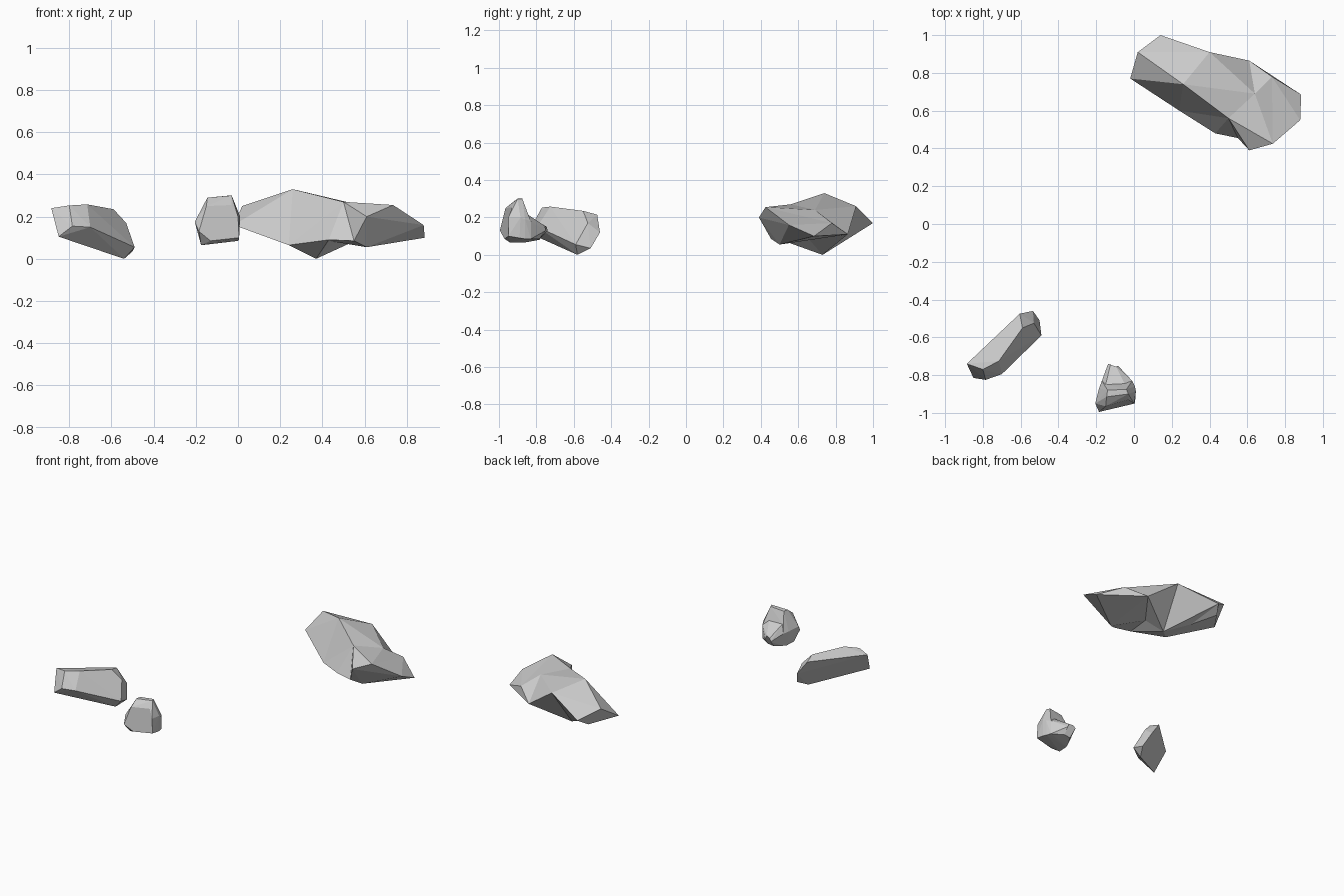
import bpy, bmesh
from mathutils import Vector


def finish(name, bm):
    bmesh.ops.recalc_face_normals(bm, faces=bm.faces[:])
    mesh = bpy.data.meshes.new(name)
    bm.to_mesh(mesh)
    bm.free()
    obj = bpy.data.objects.new(name, mesh)
    bpy.context.collection.objects.link(obj)
    return obj


def loft_rock(name, rings, tip=None):
    """Faceted rock skinned over cross-sections; repeated points collapse."""
    bm = bmesh.new()
    cache = {}

    def vert(co):
        if co not in cache:
            cache[co] = bm.verts.new(co)
        return cache[co]

    def face(cos, centre=None):
        vs = list(dict.fromkeys(vert(c) for c in cos))
        if len(vs) == 4 and centre:
            # split along the diagonal that bulges outwards
            p = [v.co for v in vs]
            d02 = ((p[0] + p[2]) / 2 - centre).length
            d13 = ((p[1] + p[3]) / 2 - centre).length
            k = 0 if d02 > d13 else 1
            vs = vs[k:] + vs[:k]
            bm.faces.new(vs[:3])
            bm.faces.new((vs[2], vs[3], vs[0]))
        elif len(vs) > 2:
            bm.faces.new(vs)

    n = len(rings[0])
    for a, b in zip(rings, rings[1:]):
        centre = sum((Vector(c) for c in a + b), Vector()) / (2 * n)
        for i in range(n):
            j = (i + 1) % n
            face((a[i], a[j], b[j], b[i]), centre)
    face(rings[0])
    last = rings[-1]
    if tip:
        for i in range(n):
            face((last[i], last[(i + 1) % n], tip))
    else:
        face(last)
    return finish(name, bm)


def hull_rock(name, points):
    """Convex faceted rock around its corner points."""
    bm = bmesh.new()
    for p in points:
        bm.verts.new(p)
    bmesh.ops.convex_hull(bm, input=bm.verts[:])
    loose = [v for v in bm.verts if not v.link_faces]
    bmesh.ops.delete(bm, geom=loose, context='VERTS')
    bmesh.ops.dissolve_limit(bm, angle_limit=0.06, verts=bm.verts[:], edges=bm.edges[:])
    return finish(name, bm)


# Large bent boulder: low front, top front, top back, back, bottom per ring
low, top, tail = (-0.02, 0.77, 0.16), (0.02, 0.91, 0.25), (0.14, 1.0, 0.17)
shoulder = (0.40, 0.91, 0.26)
crest, inner, flank, arch = (0.50, 0.56, 0.27), (0.64, 0.69, 0.24), (0.61, 0.865, 0.11), (0.46, 0.66, 0.08)
loft_rock("large_rock", [
    [low, top, tail, tail, (0.10, 0.935, 0.13)],
    [low, top, tail, tail, (0.20, 0.80, 0.085)],
    [(0.24, 0.60, 0.065), (0.26, 0.74, 0.33), shoulder, shoulder, (0.37, 0.73, 0.0)],
    [(0.43, 0.48, 0.09), crest, inner, flank, arch],
    [(0.55, 0.455, 0.085), crest, inner, flank, arch],
    [(0.61, 0.39, 0.20), (0.735, 0.425, 0.255), (0.73, 0.78, 0.17), (0.885, 0.685, 0.10), (0.61, 0.50, 0.055)],
], tip=(0.88, 0.55, 0.16))

# Long slab-like rock
hull_rock("slab_rock", [
    (-0.885, -0.74, 0.24), (-0.605, -0.475, 0.215), (-0.535, -0.46, 0.12),   # back edge
    (-0.80, -0.77, 0.253), (-0.715, -0.725, 0.258), (-0.59, -0.55, 0.235),   # top edge
    (-0.53, -0.525, 0.17),
    (-0.85, -0.815, 0.105), (-0.785, -0.825, 0.155), (-0.70, -0.795, 0.15),  # front
    (-0.49, -0.59, 0.055), (-0.50, -0.51, 0.035), (-0.54, -0.58, 0.0),       # foot
])

# Small stone: rings run front to back, with a tall ridge and a low tail
loft_rock("small_rock", [
    [(-0.13, -0.97, 0.085), (-0.185, -0.995, 0.13), (-0.15, -0.965, 0.25),
     (-0.03, -0.93, 0.255), (0.0, -0.95, 0.20), (0.005, -0.95, 0.10)],
    [(-0.175, -0.94, 0.065), (-0.205, -0.95, 0.175), (-0.145, -0.915, 0.29),
     (-0.03, -0.90, 0.30), (0.01, -0.885, 0.20), (0.005, -0.89, 0.09)],
    [(-0.17, -0.87, 0.065), (-0.185, -0.87, 0.165), (-0.14, -0.88, 0.29),
     (-0.04, -0.875, 0.30), (0.005, -0.86, 0.19), (0.0, -0.86, 0.085)],
    [(-0.16, -0.84, 0.07), (-0.17, -0.83, 0.16), (-0.15, -0.85, 0.215),
     (-0.05, -0.845, 0.215), (-0.01, -0.83, 0.18), (-0.01, -0.83, 0.085)],
    [(-0.13, -0.785, 0.08), (-0.137, -0.74, 0.13), (-0.125, -0.745, 0.15),
     (-0.095, -0.755, 0.155), (-0.085, -0.75, 0.13), (-0.085, -0.785, 0.085)],
])
